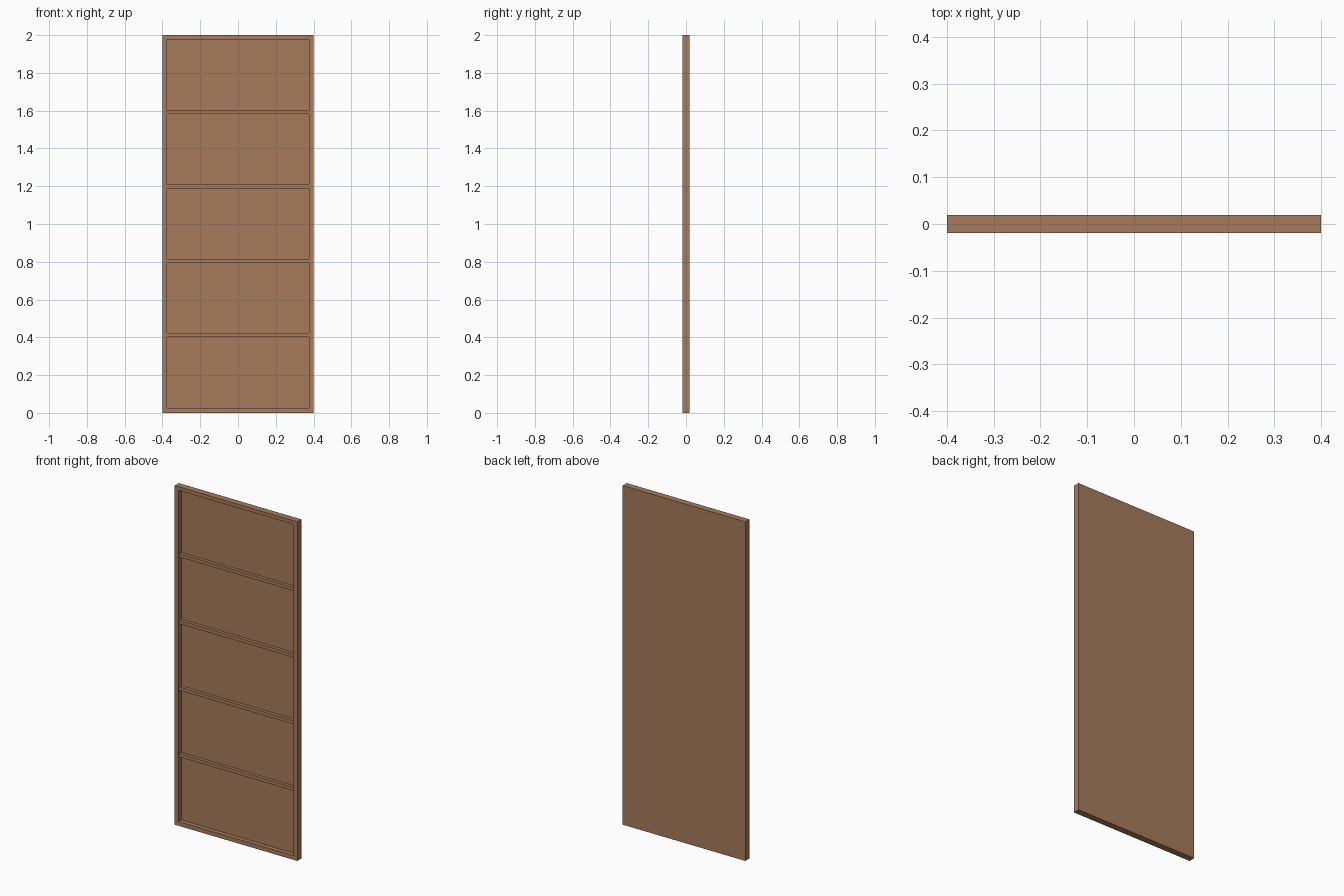
import bpy

cube = bpy.data.objects.get("Cube")
if cube:
    bpy.data.objects.remove(cube, do_unlink=True)

wood = bpy.data.materials.new("brown_wood")
wood.use_nodes = True
colour = (0.381, 0.198, 0.105, 1)
wood.diffuse_color = colour
wood.node_tree.nodes["Principled BSDF"].inputs["Base Color"].default_value = colour

W, H = 0.4, 2.0             # half width, height
FRONT, BACK = -0.019, 0.019
PANEL = 0.007               # front face of the back panel
RIM = 0.025


def box(name, x, y, z):
    """Box spanning the given (low, high) ranges."""
    bpy.ops.mesh.primitive_cube_add(size=1, location=[sum(r) / 2 for r in (x, y, z)])
    ob = bpy.context.object
    ob.name = name
    ob.scale = [r[1] - r[0] for r in (x, y, z)]
    bpy.ops.object.transform_apply(location=False, rotation=False, scale=True)
    ob.data.materials.append(wood)
    return ob


# Outer case: a slab with its front face inset and pushed in to the back panel
case = box("case_with_back_panel", (-W, W), (FRONT, BACK), (0, H))
recess = box("recess_cutter", (RIM - W, W - RIM), (FRONT - 0.1, PANEL), (RIM, H - 0.022))
recess.hide_render = True
recess.hide_viewport = True
recess.display_type = 'WIRE'
cut = case.modifiers.new("recess", 'BOOLEAN')
cut.operation = 'DIFFERENCE'
cut.solver = 'EXACT'
cut.object = recess

# Four thin shelves, set slightly behind the front rim
for i in range(4):
    z = 0.413 + i * 0.393
    box(f"shelf_{i + 1}", (RIM - W, W - RIM), (FRONT + 0.007, PANEL), (z - 0.01, z + 0.01))
